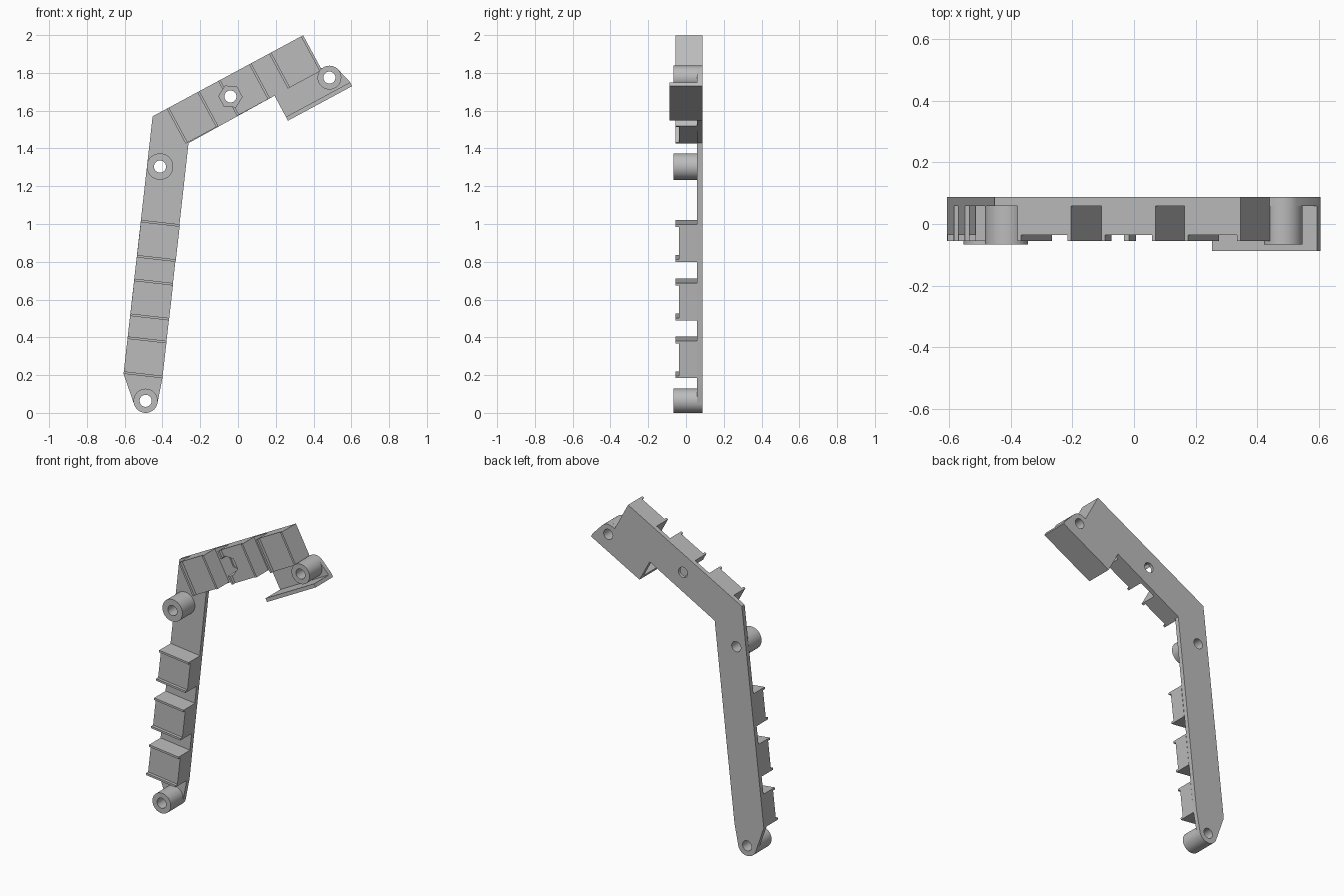
import bpy, bmesh
from math import sin, cos, pi, radians
from mathutils import Vector

if "Cube" in bpy.data.objects:
    bpy.data.objects.remove(bpy.data.objects["Cube"], do_unlink=True)

grey = bpy.data.materials.new("plain_grey")
grey.use_nodes = True
grey.diffuse_color = (0.5, 0.5, 0.5, 1)
grey.node_tree.nodes["Principled BSDF"].inputs["Base Color"].default_value = (0.5, 0.5, 0.5, 1)

BACK, PLATE, SEAT, LIP, BOSS, FLOOR = 0.087, 0.059, -0.036, -0.055, -0.066, -0.087


def prism(name, profile, offset):
    """Extrude a closed 3D profile along an offset vector."""
    bm = bmesh.new()
    face = bm.faces.new([bm.verts.new(p) for p in profile])
    moved = bmesh.ops.extrude_face_region(bm, geom=[face])["geom"]
    bmesh.ops.translate(bm, vec=offset, verts=[v for v in moved if isinstance(v, bmesh.types.BMVert)])
    bmesh.ops.recalc_face_normals(bm, faces=bm.faces)
    mesh = bpy.data.meshes.new(name)
    bm.to_mesh(mesh)
    bm.free()
    mesh.materials.append(grey)
    ob = bpy.data.objects.new(name, mesh)
    bpy.context.collection.objects.link(ob)
    return ob


def slab(name, outline, y0, y1):
    return prism(name, [(x, y0, z) for x, z in outline], Vector((0, y1 - y0, 0)))


def ring(center, r, n=48, start=0.0, sweep=2 * pi):
    full = sweep > 6.28
    steps = n if full else n - 1
    return [(center[0] + r * cos(start + sweep * i / steps),
             center[1] + r * sin(start + sweep * i / steps)) for i in range(n)]


class Bar:
    """Local frame: u runs along the bar, v across it."""
    def __init__(self, origin, u_angle, width):
        self.o, self.w = Vector((origin[0], 0, origin[1])), width
        self.u = Vector((cos(u_angle), 0, sin(u_angle)))
        self.v = Vector((sin(u_angle), 0, -cos(u_angle)))

    def at(self, u, v):
        p = self.o + self.u * u + self.v * v
        return p.x, p.z

    def block(self, name, a, b, t=0.013):
        """Raised block with a thin lip at each end."""
        path = [(a, PLATE), (a, LIP), (a + t, LIP), (a + t, SEAT),
                (b - t, SEAT), (b - t, LIP), (b, LIP), (b, PLATE)]
        pts = [self.o + self.u * u + Vector((0, y, 0)) for u, y in path]
        return prism(name, pts, self.v * self.w)


leg = Bar((-0.606, 0.207), radians(83.5), 0.207)
arm = Bar((-0.452, 1.57), radians(28.3), 0.21)

low, mid, tip = (-0.489, 0.064), (-0.413, 1.304), (0.484, 1.775)
nut = (-0.04, 1.675)

# Back plate: leg, arm and foot in one outline
outline = [(-0.452, 1.57), arm.at(0.905, 0), arm.at(0.905, 0.20)]
outline += ring(tip, 0.063, 10, radians(125), -radians(80))
outline += [arm.at(1.006, 0.335), arm.at(1.006, 0.36), arm.at(0.62, 0.36), arm.at(0.62, 0.21),
            (-0.262, 1.428), leg.at(0, 0.207)]
outline += ring(low, 0.064, 20, radians(-15), -radians(140))
outline += [leg.at(0, 0)]
plate = slab("back_plate", outline, PLATE, BACK)

# Foot shelf
shelf = [arm.at(u, v) for u, v in ((0.62, 0.337), (1.006, 0.337), (1.006, 0.36), (0.62, 0.36))]
slab("foot_shelf", shelf, FLOOR, PLATE)

# Lipped blocks
for i, (a, b) in enumerate(((0, 0.199), (0.308, 0.507), (0.62, 0.82))):
    leg.block(f"leg_block_{i + 1}", a, b)
arm_blocks = [arm.block(f"arm_block_{i + 1}", a, b)
              for i, (a, b) in enumerate(((0.085, 0.282), (0.394, 0.593), (0.70, 0.905)))]

# Round bosses
bosses = [slab(name, ring(c, r), BOSS, PLATE) for name, c, r in (
    ("lower_boss", low, 0.064), ("elbow_boss", mid, 0.07), ("foot_boss", tip, 0.063))]


def cut(target, cutter):
    mod = target.modifiers.new("cut", "BOOLEAN")
    mod.operation, mod.solver, mod.object = "DIFFERENCE", "EXACT", cutter
    bpy.context.view_layer.objects.active = target
    bpy.ops.object.modifier_apply(modifier=mod.name)


# Screw holes and hexagonal nut pocket
for c, targets in ((low, [plate, bosses[0]]), (mid, [plate, bosses[1]]),
                   (tip, [plate, bosses[2]]), (nut, [plate, arm_blocks[1]])):
    cutter = slab("hole_cutter", ring(c, 0.032, 32), -0.2, 0.2)
    for t in targets:
        cut(t, cutter)
    bpy.data.objects.remove(cutter, do_unlink=True)
pocket = slab("pocket_cutter", ring(nut, 0.062, 6, radians(-2)), -0.2, 0.068)
for t in (plate, arm_blocks[1]):
    cut(t, pocket)
bpy.data.objects.remove(pocket, do_unlink=True)

# Smooth the round walls, keep corners sharp
for ob in [plate] + bosses:
    bpy.ops.object.select_all(action="DESELECT")
    ob.select_set(True)
    bpy.context.view_layer.objects.active = ob
    bpy.ops.object.shade_smooth_by_angle(angle=radians(25))
